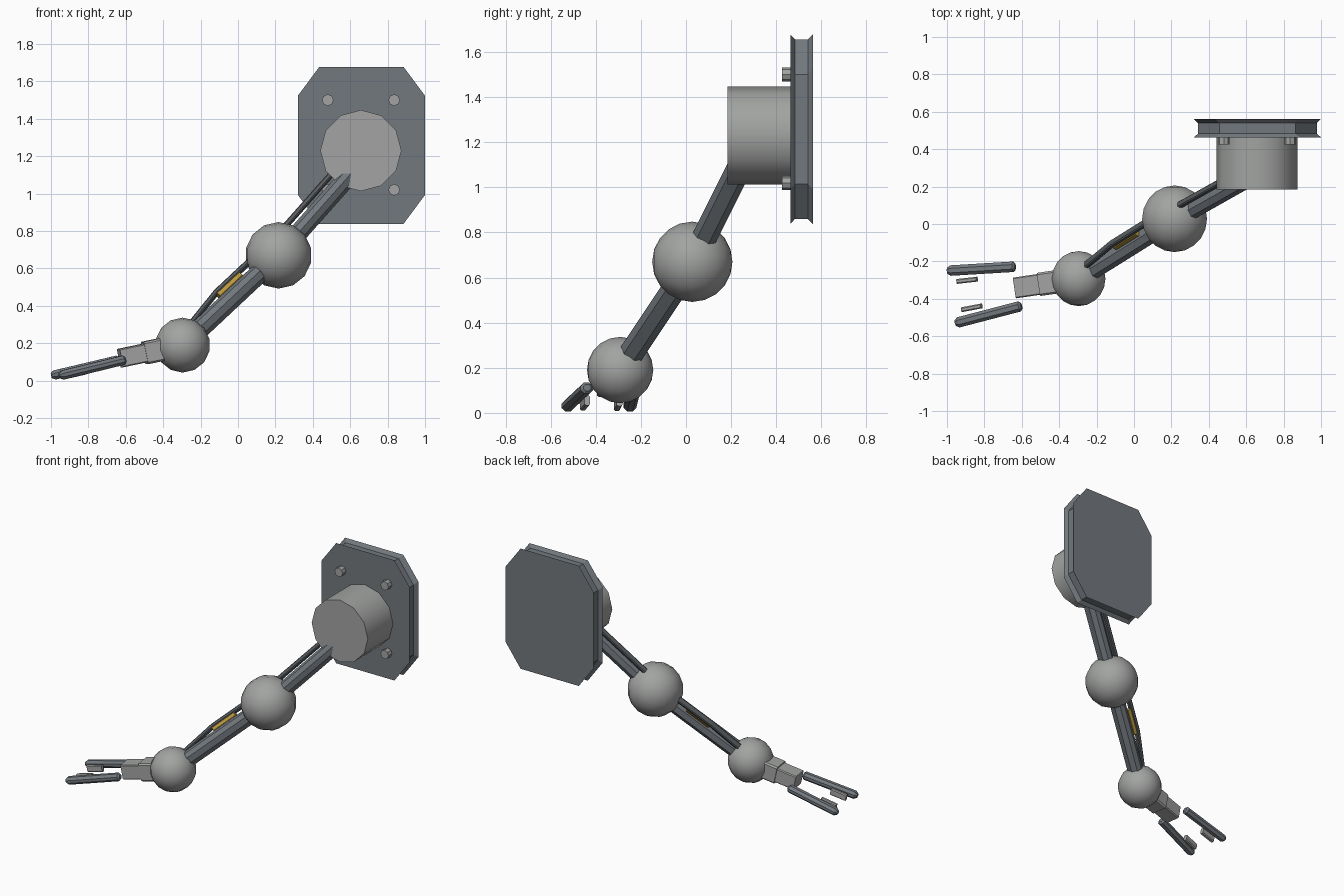
import bpy, bmesh, math
from mathutils import Vector, Matrix

if "Cube" in bpy.data.objects:
    bpy.data.objects.remove(bpy.data.objects["Cube"])


def material(name, rgb):
    m = bpy.data.materials.new(name)
    m.diffuse_color = (*rgb, 1)
    m.use_nodes = True
    m.node_tree.nodes["Principled BSDF"].inputs["Base Color"].default_value = m.diffuse_color
    return m


DARK = material("dark_metal", (0.17, 0.19, 0.21))
GREY = material("joint_metal", (0.36, 0.37, 0.36))
BLACK = material("rod_metal", (0.10, 0.11, 0.12))
GOLD = material("brass", (0.50, 0.32, 0.05))


def finish(bm, name, mat, smooth=None):
    bmesh.ops.recalc_face_normals(bm, faces=bm.faces)
    me = bpy.data.meshes.new(name)
    bm.to_mesh(me)
    bm.free()
    ob = bpy.data.objects.new(name, me)
    bpy.context.collection.objects.link(ob)
    me.materials.append(mat)
    if smooth:
        bpy.ops.object.select_all(action='DESELECT')
        bpy.context.view_layer.objects.active = ob
        ob.select_set(True)
        bpy.ops.object.shade_smooth_by_angle(angle=math.radians(smooth))
    return ob


def cut_rect(w, h, cx, cy):
    """Rectangle outline with cut corners."""
    a, b = w / 2, h / 2
    return [(a, -b + cy), (a, b - cy), (a - cx, b), (-a + cx, b),
            (-a, b - cy), (-a, -b + cy), (-a + cx, -b), (a - cx, -b)]


def loft(name, rings, mat):
    bm = bmesh.new()
    loops = [[bm.verts.new(p) for p in ring] for ring in rings]
    n = len(loops[0])
    for r, s in zip(loops, loops[1:]):
        for i in range(n):
            bm.faces.new((r[i], r[(i + 1) % n], s[(i + 1) % n], s[i]))
    bm.faces.new(loops[0])
    bm.faces.new(loops[-1])
    return finish(bm, name, mat)


def beam(name, p0, p1, n, w, h, cut, mat, stations=((0, 0, 1), (1, 0, 1))):
    """Bar from p0 to p1; stations are (position, offset along n, scale)."""
    p0, p1 = Vector(p0), Vector(p1)
    d = (p1 - p0).normalized()
    n = Vector(n)
    n = (n - d * n.dot(d)).normalized()
    b = d.cross(n)
    rings = []
    for t, off, sc in stations:
        c = p0.lerp(p1, t) + n * off
        rings.append([c + b * (x * sc) + n * (y * sc) for x, y in cut_rect(w, h, cut, cut)])
    return loft(name, rings, mat)


def cylinder(name, c, r, y0, y1, sides, mat):
    bm = bmesh.new()
    m = Matrix.Translation((c[0], (y0 + y1) / 2, c[1])) @ Matrix.Rotation(math.pi / 2, 4, 'X')
    bmesh.ops.create_cone(bm, cap_ends=True, segments=sides, radius1=r, radius2=r,
                          depth=y1 - y0, matrix=m)
    return finish(bm, name, mat, 40)


def ball(name, c, r):
    bm = bmesh.new()
    m = Matrix.Translation(c) @ Matrix.Rotation(math.radians(90), 4, 'X')
    bmesh.ops.create_uvsphere(bm, u_segments=14, v_segments=10, radius=r, matrix=m)
    return finish(bm, name, GREY, 50)


# Wall plate with a grooved rim
rings = []
for y, inset in ((0.463, 0), (0.483, 0.022), (0.54, 0.022), (0.562, 0)):
    rings.append([(0.66 + x, y, 1.258 + z) for x, z in
                  cut_rect(0.68 - 2 * inset, 0.84 - 2 * inset, 0.115, 0.155)])
loft("wall_plate", rings, DARK)

# Bolts and shoulder housing
for i, (x, z) in enumerate((x, z) for x in (0.48, 0.835) for z in (1.02, 1.50)):
    cylinder(f"plate_bolt_{i}", (x, z), 0.031, 0.425, 0.475, 8, GREY)
cylinder("shoulder_housing", (0.657, 1.23), 0.217, 0.185, 0.47, 12, GREY)

# Joints
ELBOW, WRIST = Vector((0.217, 0.028, 0.67)), Vector((-0.296, -0.292, 0.19))
SHOULDER = Vector((0.625, 0.258, 1.13))
ball("elbow_joint", ELBOW, 0.178)
ball("wrist_joint", WRIST, 0.147)

# Upper arm and its side rod
N1, N2 = (-0.78, 0.28, 0.56), (-0.746, 0.369, 0.554)
beam("upper_arm", ELBOW, SHOULDER, N1, 0.11, 0.085, 0.026, DARK)
beam("upper_rod", ELBOW, SHOULDER, N1, 0.035, 0.028, 0.006, BLACK,
     ((0.15, 0.08, 1), (0.93, 0.08, 1)))

# Forearm, bent rod and brass insert
beam("forearm", WRIST, ELBOW, N2, 0.11, 0.09, 0.028, DARK)
beam("forearm_rod", WRIST, ELBOW, N2, 0.04, 0.026, 0.006, BLACK,
     ((0.1, 0.05, 1), (0.48, 0.09, 1), (0.9, 0.09, 1)))
beam("brass_insert", WRIST, ELBOW, N2, 0.04, 0.03, 0.004, GOLD,
     ((0.47, 0.064, 1), (0.7, 0.064, 1)))

# Palm blocks
UP = (0, 0, 1)
H = Vector((-0.96, -0.14, -0.20)).normalized()
beam("wrist_block", WRIST + H * 0.08, WRIST + H * 0.21, UP, 0.125, 0.122, 0.01, GREY)
beam("palm_block", WRIST + H * 0.2, WRIST + H * 0.345, UP, 0.112, 0.10, 0.006, GREY)

# Fingers with bevelled tips, and grip pads
TIP = ((0, 0, 0.6), (0.03, 0, 1), (0.95, 0, 1), (1, 0, 0.55))
beam("finger_inner", (-0.635, -0.228, 0.112), (-0.998, -0.25, 0.026), UP, 0.056, 0.05, 0.016, DARK, TIP)
beam("finger_outer", (-0.602, -0.438, 0.112), (-0.955, -0.53, 0.026), UP, 0.056, 0.05, 0.016, DARK, TIP)
beam("grip_pad_inner", (-0.84, -0.295, 0.053), (-0.945, -0.307, 0.03), UP, 0.026, 0.046, 0.006, GREY)
beam("grip_pad_outer", (-0.815, -0.438, 0.056), (-0.92, -0.458, 0.032), UP, 0.026, 0.046, 0.006, GREY)
